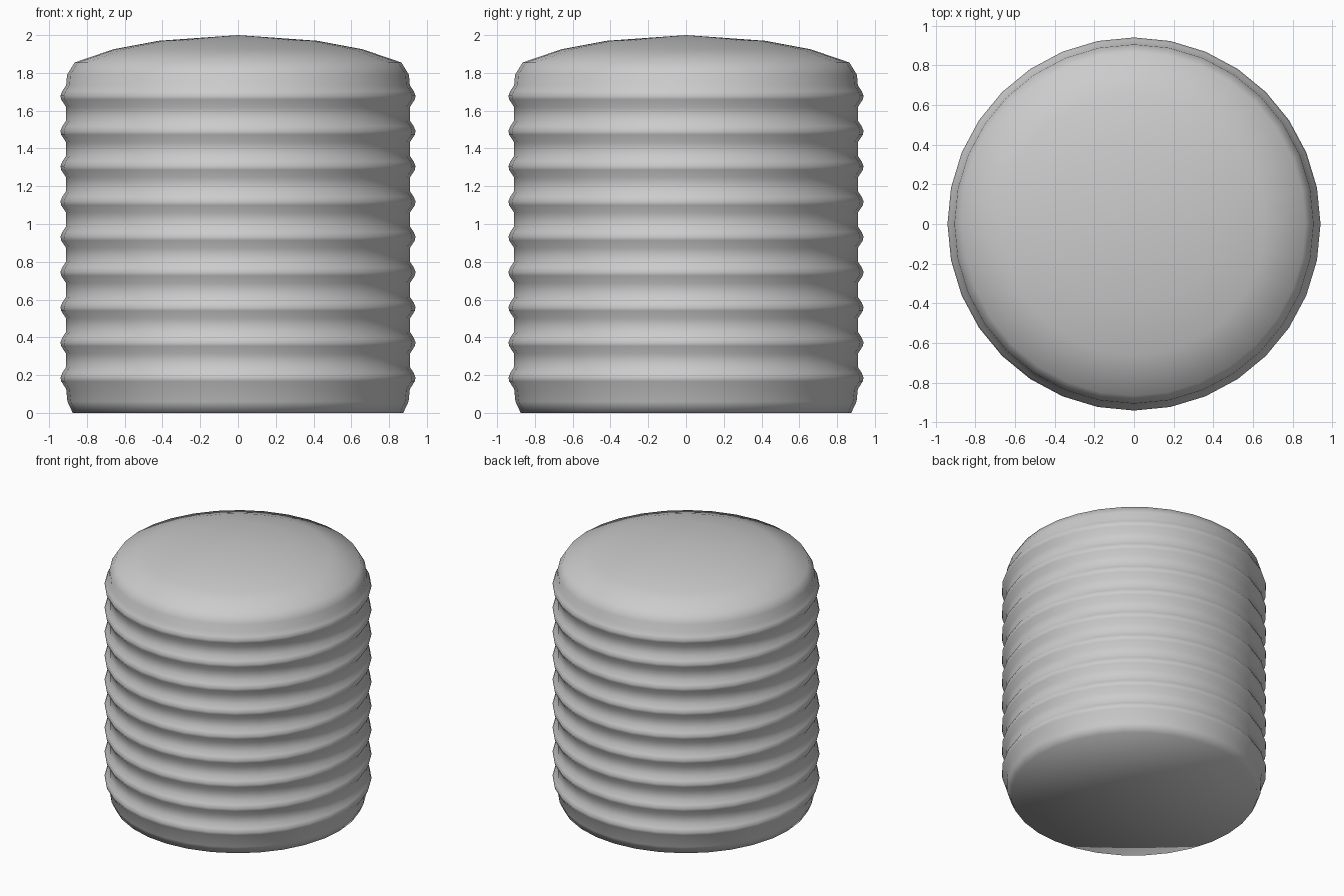
import bpy, bmesh, math

SEGMENTS = 32
RIDGES = 9
PITCH = 0.1865

cube = bpy.data.objects.get("Cube")
if cube:
    bpy.data.objects.remove(cube, do_unlink=True)

grey = bpy.data.materials.new("plain grey")
grey.use_nodes = True
colour = (0.6, 0.6, 0.6, 1)
grey.diffuse_color = colour
grey.node_tree.nodes["Principled BSDF"].inputs["Base Color"].default_value = colour

# Side profile: bottom edge, repeated rounded ridges, shoulder and shallow dome
profile = [(0.875, 0.0), (0.903, 0.06)]
for i in range(RIDGES):
    z = 0.187 + i * PITCH
    profile += [(0.91, z - 0.06), (0.936, z - 0.02),
                (0.94, z), (0.93, z + 0.025), (0.91, z + 0.055)]
profile += [(0.905, 1.79), (0.865, 1.855), (0.66, 1.925), (0.42, 1.97)]

# Revolve the profile into rings
bm = bmesh.new()
rings = []
for r, z in profile:
    rings.append([bm.verts.new((r * math.cos(a), r * math.sin(a), z))
                  for a in (math.tau * k / SEGMENTS for k in range(SEGMENTS))])
for low, high in zip(rings, rings[1:]):
    for k in range(SEGMENTS):
        n = (k + 1) % SEGMENTS
        bm.faces.new((low[k], low[n], high[n], high[k]))

# Close both ends with fans
for ring, z in ((rings[0], 0.0), (rings[-1], 2.0)):
    tip = bm.verts.new((0, 0, z))
    for k in range(SEGMENTS):
        bm.faces.new((ring[k], ring[(k + 1) % SEGMENTS], tip))
bmesh.ops.recalc_face_normals(bm, faces=bm.faces)
for f in bm.faces:
    f.smooth = True

mesh = bpy.data.meshes.new("ribbed_drum")
bm.to_mesh(mesh)
bm.free()
mesh.materials.append(grey)
drum = bpy.data.objects.new("ribbed_drum", mesh)
bpy.context.collection.objects.link(drum)
